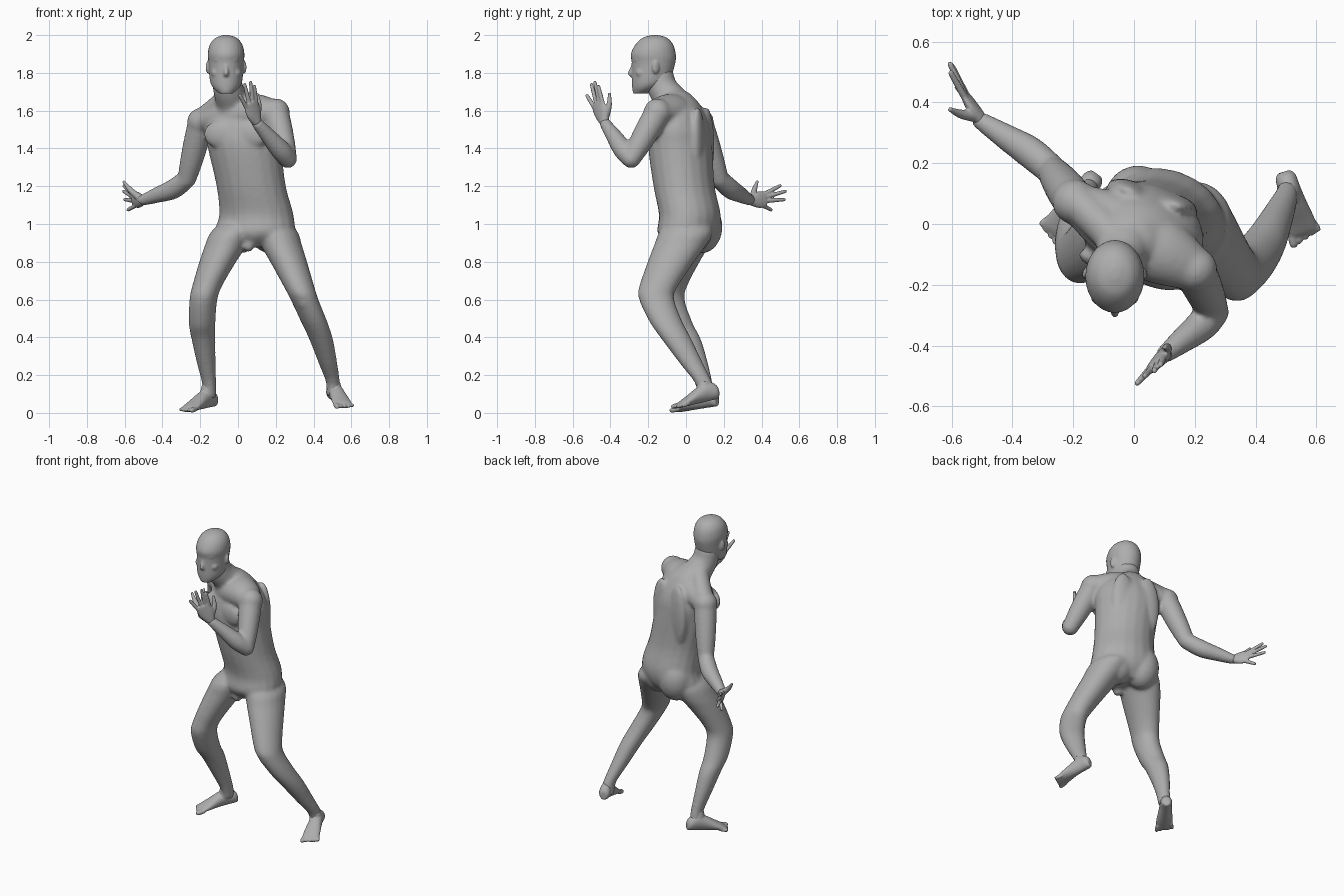
import bpy
import bmesh
import math
from mathutils import Vector, Matrix

cube = bpy.data.objects.get("Cube")
if cube:
    bpy.data.objects.remove(cube, do_unlink=True)

UP = Vector((0, 0, 1))
SIDE = Vector((1, 0, 0))
YAW = -.3                        # the chest turns towards its right
ACROSS = Vector((math.cos(YAW), math.sin(YAW), 0))

clay = bpy.data.materials.new("grey clay")
clay.use_nodes = True
clay.diffuse_color = (.42, .42, .42, 1)
clay.node_tree.nodes["Principled BSDF"].inputs["Base Color"].default_value = clay.diffuse_color


def spline(rows, steps):
    """Smooth curve through rows of equal length."""
    rows = [Vector(row) for row in rows]
    last = len(rows) - 1
    curve = []
    for i in range(last):
        start, end = rows[i], rows[i + 1]
        leave = (end - rows[max(i - 1, 0)]) / 2
        arrive = (rows[min(i + 2, last)] - start) / 2
        for step in range(steps):
            t = step / steps
            ease = t * t * (3 - 2 * t)
            curve.append(start.lerp(end, ease) + leave * (t * (1 - t) ** 2) - arrive * (t * t * (1 - t)))
    curve.append(rows[last])
    return curve


def loft(bm, rows, side=SIDE, axis=None, steps=4, sides=20):
    """Closed skin through oval rings: x, y, z, half width along side, half depth."""
    rings = spline(rows, steps)
    spots = [Vector(ring[:3]) for ring in rings]
    loops = []
    for i, ring in enumerate(rings):
        along = axis or (spots[min(i + 1, len(spots) - 1)] - spots[max(i - 1, 0)]).normalized()
        across = (side - along * side.dot(along)).normalized()
        depth = along.cross(across)
        loop = []
        for k in range(sides):
            angle = math.tau * k / sides
            offset = across * (ring[3] * math.cos(angle)) + depth * (ring[4] * math.sin(angle))
            loop.append(bm.verts.new(spots[i] + offset))
        loops.append(loop)
    for lower, upper in zip(loops, loops[1:]):
        for k in range(sides):
            following = (k + 1) % sides
            bm.faces.new((lower[k], lower[following], upper[following], upper[k]))
    bm.faces.new(loops[0][::-1])
    bm.faces.new(loops[-1])


def limb(bm, points, radii, side=SIDE, axis=None, flare=1.0, sides=20):
    """Tube through points; flare makes it deeper than wide."""
    rows = [(*point, radius, radius * flare) for point, radius in zip(points, radii)]
    loft(bm, rows, side, axis, sides=sides)


def blob(bm, spot, size, turn=0.0):
    """Ellipsoid of muscle or bone."""
    place = Matrix.Translation(spot) @ Matrix.Rotation(turn, 4, 'Z') @ Matrix.Diagonal((*size, 1))
    bmesh.ops.create_uvsphere(bm, u_segments=20, v_segments=12, radius=1, matrix=place)


def ball(bm, spot, radius):
    blob(bm, spot, (radius, radius, radius))


def fuse(name, bm, voxel, rounds):
    """Melt the overlapping pieces into one soft skin."""
    bmesh.ops.recalc_face_normals(bm, faces=bm.faces)
    mesh = bpy.data.meshes.new(name)
    bm.to_mesh(mesh)
    bm.free()
    obj = bpy.data.objects.new(name, mesh)
    bpy.context.scene.collection.objects.link(obj)
    remesh = obj.modifiers.new("skin", 'REMESH')
    remesh.mode = 'VOXEL'
    remesh.voxel_size = voxel
    smooth = obj.modifiers.new("soften", 'SMOOTH')
    smooth.factor = .5
    smooth.iterations = rounds
    bpy.context.view_layer.update()
    graph = bpy.context.evaluated_depsgraph_get()
    obj.data = bpy.data.meshes.new_from_object(obj.evaluated_get(graph))
    obj.modifiers.clear()
    obj.data.materials.clear()
    obj.data.materials.append(clay)
    obj.data.shade_smooth()


# Joints of the pose
left_shoulder = Vector((.2, -.15, 1.59))
left_elbow = Vector((.263, -.29, 1.345))
left_wrist = Vector((.1, -.43, 1.535))
right_shoulder = Vector((-.195, .073, 1.54))
right_elbow = Vector((-.27, .176, 1.24))
right_wrist = Vector((-.505, .34, 1.125))
left_ankle = Vector((.503, .093, .16))
right_ankle = Vector((-.152, .096, .15))
collar = Vector((0, -.04, 1.575))
nape = Vector((-.04, -.085, 1.7))

# Torso, from groin to collar
body = bmesh.new()
loft(body, [
    (.065, .01, .88, .1, .1), (.085, .01, .95, .21, .155), (.097, .02, 1.05, .2, .16),
    (.07, -.01, 1.2, .186, .16), (.035, -.03, 1.4, .197, .167), (.027, -.03, 1.5, .205, .157),
    (.02, -.03, 1.58, .18, .13), (.01, -.035, 1.65, .115, .095), (-.015, -.06, 1.7, .07, .07)],
    ACROSS, UP)

# Neck, shoulder girdle and the slopes from neck to shoulders
limb(body, [(-.01, -.04, 1.58), (-.03, -.075, 1.65), (-.053, -.125, 1.72), (-.062, -.145, 1.8)],
     [.11, .09, .08, .077])
girdle = [right_shoulder, right_shoulder.lerp(collar, .5), collar,
          collar.lerp(left_shoulder, .5) + UP * .01, left_shoulder]
limb(body, girdle, [.065, .1, .12, .11, .075], ACROSS.cross(UP), flare=.88)
limb(body, [nape, (-.09, -.02, 1.635), right_shoulder.lerp(collar, .1) + UP * .02], [.055, .06, .06], UP)
limb(body, [nape, (.06, -.06, 1.625), left_shoulder.lerp(collar, .25) + UP * .02], [.055, .06, .065], UP)

# Chest, back and seat muscles, groin
for s in (-1, 1):
    shift = ACROSS * (s * .08)
    blob(body, Vector((-.01, -.15, 1.475)) + shift, (.1, .036, .075), YAW)
    blob(body, Vector((.06, .085, 1.42)) + shift, (.075, .036, .2), YAW)
    blob(body, Vector((.09, .06, .985)) + shift, (.11, .11, .14), YAW)
blob(body, (.057, -.085, .892), (.03, .035, .042))


def arm(shoulder, elbow, wrist, bulge):
    """Upper arm and forearm; bulge pushes the forearm muscle outwards."""
    ball(body, shoulder, .075)
    ball(body, elbow, .05)
    limb(body, [shoulder, shoulder.lerp(elbow, .35), shoulder.lerp(elbow, .7), elbow],
         [.07, .067, .06, .05])
    limb(body, [elbow, elbow.lerp(wrist, .3) + bulge, elbow.lerp(wrist, .65) + bulge / 2,
                wrist, wrist.lerp(elbow, -.05)], [.05, .053, .043, .03, .027], UP)


arm(left_shoulder, left_elbow, left_wrist, Vector((.01, 0, -.01)))
arm(right_shoulder, right_elbow, right_wrist, Vector((0, .01, -.02)))


def leg(joints, ankle, knee):
    """Thigh, knee and calf as level ovals, hip to ankle."""
    heel_end = ankle + Vector((0, .015, -.07))
    limb(body, joints + [ankle, heel_end], [.07, .112, .11, .098, .08, .074, .07, .063, .049, .037, .036],
         SIDE, UP, flare=1.26)
    blob(body, knee, (.045, .045, .055))


leg([(.02, .02, 1.04), (-.03, 0, .96), (-.068, -.02, .88), (-.107, -.05, .8), (-.16, -.09, .68),
     (-.183, -.1, .6), (-.19, -.05, .47), (-.183, 0, .39), (-.168, .056, .26)],
    right_ankle, (-.183, -.145, .6))
leg([(.17, .01, 1.04), (.203, 0, .96), (.228, -.03, .89), (.268, -.08, .8), (.327, -.15, .66),
     (.352, -.155, .6), (.4, -.11, .49), (.44, -.05, .39), (.477, .03, .26)],
    left_ankle, (.352, -.2, .6))
fuse("body", body, .01, 9)


# Head with brow, nose, lips, chin and ears
head = bmesh.new()
mid = -.063
loft(head, [
    (mid, -.243, 1.69, .034, .036), (mid, -.212, 1.72, .068, .073), (mid, -.187, 1.76, .086, .1),
    (mid, -.172, 1.85, .093, .115), (mid, -.173, 1.9, .097, .119), (mid, -.168, 1.95, .086, .1),
    (mid, -.165, 1.985, .057, .066), (mid, -.163, 2, .015, .018)], SIDE, UP, sides=28)
limb(head, [(mid, -.277, 1.858), (mid, -.286, 1.825), (mid, -.296, 1.798), (mid, -.288, 1.788)],
     [.008, .01, .012, .01], sides=12)
for lip in (1.762, 1.748):
    blob(head, (mid, -.278, lip), (.026, .009, .007))
blob(head, (mid, -.263, 1.712), (.028, .022, .018))
for s in (-1, 1):
    blob(head, (mid + s * .036, -.262, 1.868), (.03, .017, .008), s * .3)
    blob(head, (mid + s * .036, -.257, 1.842), (.016, .018, .009))
    blob(head, (mid + s * .012, -.281, 1.79), (.009, .01, .008))
    blob(head, (mid + s * .05, -.236, 1.8), (.03, .032, .03))
    blob(head, (mid + s * .097, -.16, 1.83), (.009, .02, .034), s * .35)
fuse("head", head, .006, 3)


def hand(name, wrist, index, little, tips, thumb):
    """Flat palm, four fingers fanned between two knuckles, and a thumb."""
    bm = bmesh.new()
    index, little = Vector(index), Vector(little)
    knuckles = (index + little) / 2
    span = little - index
    half = span.length / 2 + .008
    loft(bm, [(*wrist, .027, .024), (*wrist.lerp(knuckles, .5), half, .021),
              (*knuckles, half, .015), (*knuckles.lerp(wrist, -.08), half, .009)], span)
    for i, tip in enumerate(tips):
        tip = Vector(tip)
        root = index.lerp(little, i / 3).lerp(wrist, .12)
        limb(bm, [root, root.lerp(tip, .5), root.lerp(tip, .94), tip], [.012, .011, .009, .005],
             span, sides=12)
    limb(bm, thumb, [.02, .015, .007], span, sides=12)
    fuse(name, bm, .0045, 2)


hand("left_hand", left_wrist, (.096, -.442, 1.65), (.038, -.493, 1.627),
     [(.086, -.465, 1.735), (.066, -.484, 1.757), (.034, -.502, 1.745), (.008, -.527, 1.685)],
     [(.1, -.425, 1.57), (.11, -.407, 1.63), (.1, -.405, 1.695)])
hand("right_hand", right_wrist, (-.563, .425, 1.163), (-.54, .408, 1.098),
     [(-.606, .503, 1.205), (-.608, .532, 1.175), (-.602, .527, 1.13), (-.586, .455, 1.073)],
     [(-.525, .355, 1.14), (-.57, .362, 1.18), (-.608, .378, 1.228)])


def foot(name, heel, toe, ankle, inner):
    """Wedge from heel to ball with five toes; inner is +1 when the big toe lies to its left."""
    bm = bmesh.new()
    heel, toe = Vector(heel), Vector(toe)
    flat = Vector((toe.x - heel.x, toe.y - heel.y, 0)).normalized()
    side = UP.cross(flat) * inner
    rows = []
    for t, width, height in ((0, .02, .05), (.07, .034, .08), (.25, .037, .105),
                             (.45, .042, .09), (.7, .051, .055), (.84, .051, .036), (.9, .046, .022)):
        rows.append((*(heel.lerp(toe, t) + UP * (height / 2)), width, height / 2))
    loft(bm, rows, side, flat)
    instep = heel.lerp(toe, .3) + UP * .045
    limb(bm, [ankle, ankle.lerp(instep, .5), instep], [.037, .038, .036], side)
    for i in range(5):
        base = heel.lerp(toe, .8 - i * .02) + side * (.037 - i * .019) + UP * .015
        tip = heel.lerp(toe, 1 - i * .028) + side * (.043 - i * .024) + UP * .012
        size = .011 if i else .014
        limb(bm, [base, base.lerp(tip, .7), tip], [size, size, size * .6], side, sides=12)
    fuse(name, bm, .005, 4)


foot("right_foot", (-.122, .165, .035), (-.285, -.06, 0), right_ankle, 1)
foot("left_foot", (.493, .172, .075), (.568, -.065, .018), left_ankle, -1)
